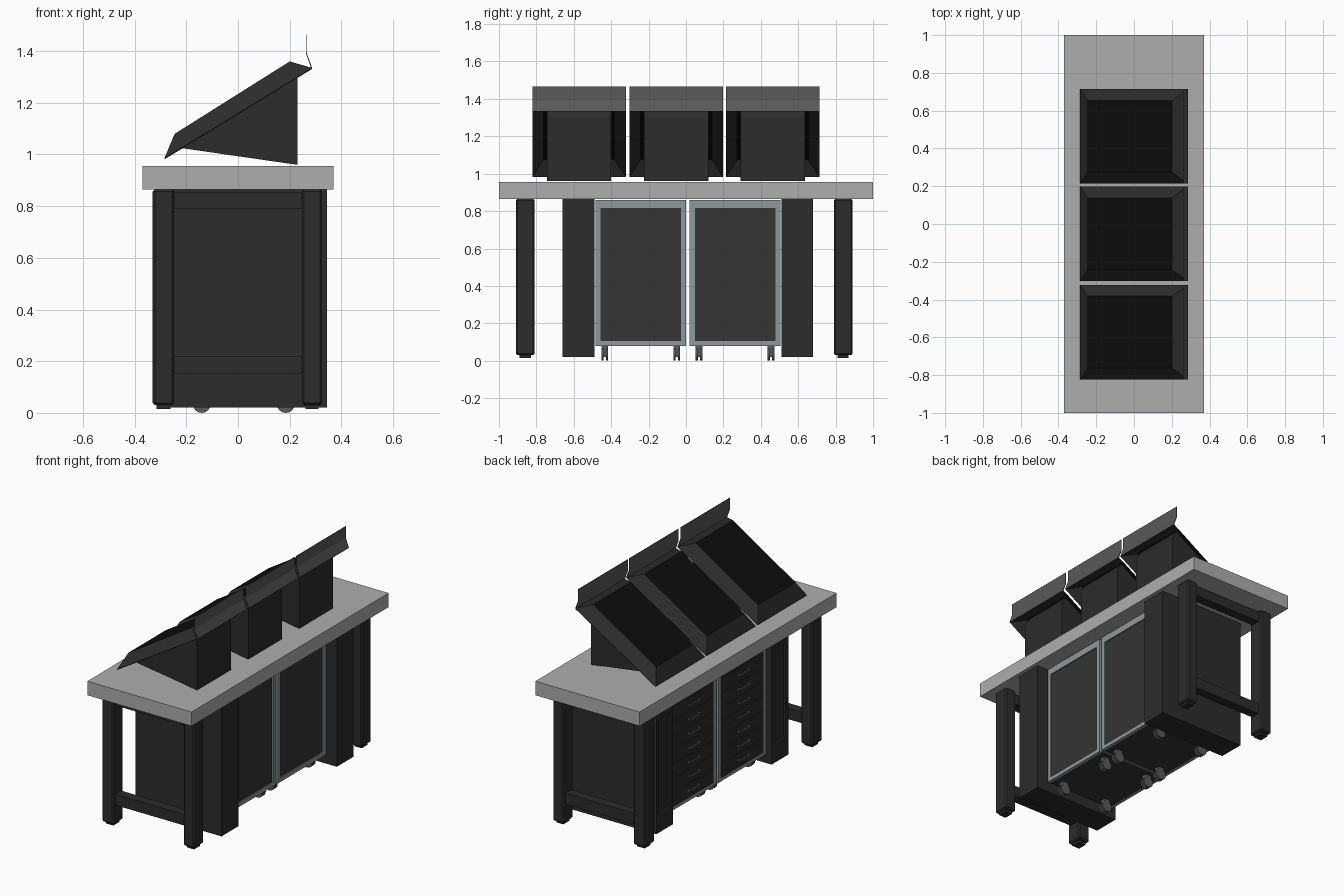
import bpy, bmesh
from mathutils import Vector

if "Cube" in bpy.data.objects:
    bpy.data.objects.remove(bpy.data.objects["Cube"])

def mat(name, *c):
    m = bpy.data.materials.new(name)
    m.diffuse_color = (*c, 1)
    m.use_nodes = True
    m.node_tree.nodes["Principled BSDF"].inputs["Base Color"].default_value = m.diffuse_color
    return m

STONE = mat("stone_grey", .42, .42, .42)
DARK = mat("dark_paint", .025, .025, .025)
PANEL = mat("panel_dark", .035, .035, .035)
BLACK = mat("screen_black", .004, .004, .004)
STEEL = mat("blue_steel", .27, .32, .34)
GREY = mat("handle_grey", .1, .1, .1)

def finish(bm, name, m, bevel=0, solid=0):
    bmesh.ops.recalc_face_normals(bm, faces=bm.faces[:])
    me = bpy.data.meshes.new(name)
    bm.to_mesh(me)
    bm.free()
    ob = bpy.data.objects.new(name, me)
    bpy.context.collection.objects.link(ob)
    me.materials.append(m)
    if bevel:
        md = ob.modifiers.new("bevel", "BEVEL")
        md.width, md.segments = bevel, 1
    if solid:
        md = ob.modifiers.new("sheet", "SOLIDIFY")
        md.thickness = solid
    return ob

def add_box(bm, x, y, z):
    r = bmesh.ops.create_cube(bm, size=1)
    for v in r["verts"]:
        v.co = Vector([(a + b) / 2 + c * (b - a) for (a, b), c in zip((x, y, z), v.co)])

def box(name, x, y, z, m, bevel=0):
    bm = bmesh.new()
    add_box(bm, x, y, z)
    return finish(bm, name, m, bevel)

def prism(name, profile, y0, y1, m):
    # extrude an x-z profile along y
    bm = bmesh.new()
    f = bm.faces.new([bm.verts.new((x, y0, z)) for x, z in profile])
    r = bmesh.ops.extrude_face_region(bm, geom=[f])
    for v in r["geom"]:
        if isinstance(v, bmesh.types.BMVert):
            v.co.y = y1
    return finish(bm, name, m)

def ring(name, x, y, z, side, top, bottom, m):
    # rectangular frame lying in the y-z plane
    bm = bmesh.new()
    add_box(bm, x, (y[0], y[0] + side), z)
    add_box(bm, x, (y[1] - side, y[1]), z)
    inner = (y[0] + side, y[1] - side)
    add_box(bm, x, inner, (z[1] - top, z[1]))
    add_box(bm, x, inner, (z[0], z[0] + bottom))
    return finish(bm, name, m)

# Table top
box("table_top", (-.37, .37), (-1, 1), (.865, .955), STONE)

# End frames: two legs with feet and two rails each
for end, yc in (("front", -.86), ("back", .84)):
    for side, x0, x1 in (("left", -.33, -.248), ("right", .248, .325)):
        box(f"{end}_{side}_leg", (x0, x1), (yc - .05, yc + .05), (.03, .865), DARK, .008)
        box(f"{end}_{side}_foot", (x0 + .014, x1 - .014), (yc - .03, yc + .03), (.015, .03), DARK)
    box(f"{end}_lower_rail", (-.25, .25), (yc - .03, yc + .03), (.15, .22), DARK)
    box(f"{end}_upper_rail", (-.25, .25), (yc - .03, yc + .03), (.79, .855), DARK)

# Side pedestals with a recessed door on the left (-x) face
for end, y0, y1 in (("front", -.66, -.49), ("back", .51, .68)):
    box(f"{end}_pedestal", (-.25, .345), (y0, y1), (.02, .865), DARK)
    ring(f"{end}_pedestal_door_frame", (-.265, -.25), (y0, y1), (.02, .865), .03, .12, .12, DARK)

# Drawer cabinets
def caster(name, x, y):
    bm = bmesh.new()
    for dy in (-.012, .012):
        r = bmesh.ops.create_cone(bm, cap_ends=True, segments=16, radius1=.035, radius2=.035, depth=.012)
        for v in r["verts"]:
            v.co = Vector((x + v.co.x, y + dy + v.co.z, .035 + v.co.y))
    add_box(bm, (x - .02, x + .02), (y - .018, y + .018), (.06, .085))
    add_box(bm, (x - .012, x + .012), (y - .006, y + .006), (.02, .07))
    ob = finish(bm, name, GREY)

N = 8
for label, y0, y1 in (("front", -.485, 0), ("back", .02, .505)):
    box(f"{label}_cabinet_body", (-.215, .262), (y0 + .004, y1 - .004), (.082, .858), PANEL)
    ring(f"{label}_cabinet_rear_trim", (.25, .27), (y0, y1), (.08, .86), .027, .043, .025, STEEL)
    ring(f"{label}_cabinet_drawer_trim", (-.23, -.21), (y0, y1), (.08, .86), .027, .03, .02, STEEL)
    step = .73 / N
    for i in range(N):
        z = .1 + i * step
        box(f"{label}_drawer_{i + 1}", (-.232, -.21), (y0 + .03, y1 - .03), (z + .004, z + step - .004), DARK)
        bm = bmesh.new()
        c, h = (y0 + y1) / 2, z + step * .6
        add_box(bm, (-.252, -.244), (c - .06, c + .06), (h - .006, h + .006))
        for s in (-.05, .05):
            add_box(bm, (-.246, -.23), (c + s - .005, c + s + .005), (h - .005, h + .005))
        finish(bm, f"{label}_drawer_handle_{i + 1}", GREY)
    for x in (-.14, .185):
        for y in (y0 + .05, y1 - .05):
            caster(f"{label}_caster", x, y)

# Three tilted display stands
for i, yc in enumerate((-.572, -.052, .464), 1):
    # wedge-shaped housing below the tray
    prism(f"display_{i}_housing",
          [(-.22, 1.025), (.23, .96), (.23, 1.301), (.2, 1.35), (-.235, 1.078)],
          yc - .172, yc + .172, DARK)
    # hollow bezel: four sloping sides, open at the back
    bm = bmesh.new()
    def loop(a, b, hw):
        return [bm.verts.new((p[0], yc + s * hw, p[1])) for p, s in ((a, -1), (a, 1), (b, 1), (b, -1))]
    low = loop((-.285, .985), (.287, 1.335), .25)
    up = loop((-.245, 1.08), (.2, 1.36), .19)
    for k in range(4):
        j = (k + 1) % 4
        bm.faces.new((low[k], low[j], up[j], up[k]))
    finish(bm, f"display_{i}_bezel", DARK, solid=.004)
    # screen plate
    prism(f"display_{i}_screen", [(-.245, 1.08), (.2, 1.36), (.203, 1.355), (-.242, 1.075)],
          yc - .19, yc + .19, BLACK)
    # bent rear flap
    prism(f"display_{i}_rear_flap",
          [(.287, 1.335), (.266, 1.392), (.266, 1.465), (.263, 1.465), (.263, 1.391), (.283, 1.335)],
          yc - .25, yc + .25, GREY)
